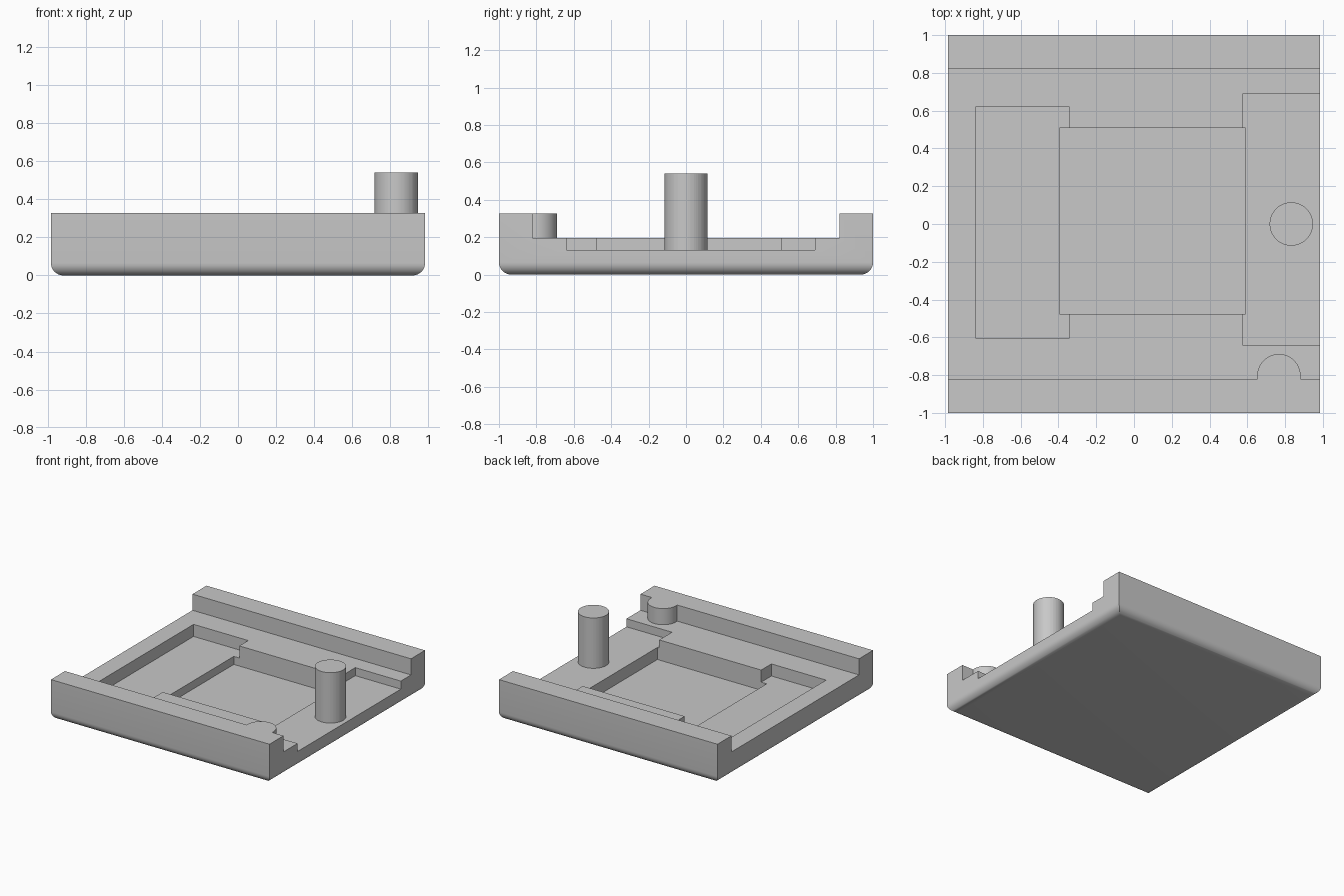
import bpy
import bmesh
from mathutils import Vector
from math import radians

cube = bpy.data.objects.get("Cube")
if cube:
    bpy.data.objects.remove(cube, do_unlink=True)

# Dimensions below are in steps: the tray is 60 by 61 steps
STEP = 2 / 61

grey = bpy.data.materials.new("plain grey")
grey.use_nodes = True
colour = (0.58, 0.58, 0.58, 1)
grey.diffuse_color = colour
grey.node_tree.nodes["Principled BSDF"].inputs["Base Color"].default_value = colour


def finish(name, bm):
    bmesh.ops.scale(bm, verts=bm.verts, vec=(STEP, STEP, STEP))
    mesh = bpy.data.meshes.new(name)
    bm.to_mesh(mesh)
    bm.free()
    mesh.materials.append(grey)
    obj = bpy.data.objects.new(name, mesh)
    bpy.context.collection.objects.link(obj)
    return obj


def box(name, low, high, round_bottom=0):
    low, high = Vector(low), Vector(high)
    bm = bmesh.new()
    bmesh.ops.create_cube(bm, size=1)
    for v in bm.verts:
        v.co = (low + high) / 2 + v.co * (high - low)
    if round_bottom:
        edges = [e for e in bm.edges if all(v.co.z < low.z + 0.01 for v in e.verts)]
        bmesh.ops.bevel(bm, geom=edges, offset=round_bottom, segments=8,
                        profile=0.5, affect='EDGES')
    return finish(name, bm)


def cylinder(name, x, y, bottom, top, radius):
    bm = bmesh.new()
    bmesh.ops.create_cone(bm, cap_ends=True, segments=64, radius1=radius,
                          radius2=radius, depth=top - bottom)
    bmesh.ops.translate(bm, verts=bm.verts, vec=(x, y, (top + bottom) / 2))
    return finish(name, bm)


def combine(target, tool, operation):
    mod = target.modifiers.new(tool.name, 'BOOLEAN')
    mod.operation, mod.object, mod.solver = operation, tool, 'EXACT'
    bpy.context.view_layer.objects.active = target
    bpy.ops.object.modifier_apply(modifier=mod.name)
    bpy.data.objects.remove(tool, do_unlink=True)


def smooth(obj):
    bpy.ops.object.select_all(action='DESELECT')
    obj.select_set(True)
    bpy.context.view_layer.objects.active = obj
    bpy.ops.object.shade_smooth_by_angle(angle=radians(30))


# Tray block with rounded underside edges
WALL, DECK, CLEAR = 10, 6, 20
END_FLOOR, LEFT_FLOOR, CENTRE_FLOOR = 4, 3, 1
tray = box("tray", (-30, -30.5, 0), (30, 30.5, WALL), 2)

# Channel between the side walls, then the stepped pockets
cuts = [
    ("channel", (-40, -25, DECK), (40, 25, CLEAR)),
    ("left_pocket", (-25.5, -18.5, LEFT_FLOOR), (-10.5, 19, CLEAR)),
    ("open_end_pocket", (17.5, -19.5, END_FLOOR), (40, 21, CLEAR)),
    ("centre_pocket", (-12, -14.5, CENTRE_FLOOR), (18, 15.5, CLEAR)),
]
for name, low, high in cuts:
    combine(tray, box(name, low, high), 'DIFFERENCE')

# Half-round boss flush with the front wall
combine(tray, cylinder("boss", 23.4, -24.5, 5, WALL, 3.5), 'UNION')
smooth(tray)

# Upright post, joined to the open-end pocket floor
combine(tray, cylinder("post", 25.4, 0, END_FLOOR - 1, 16.5, 3.5), 'UNION')
smooth(tray)
